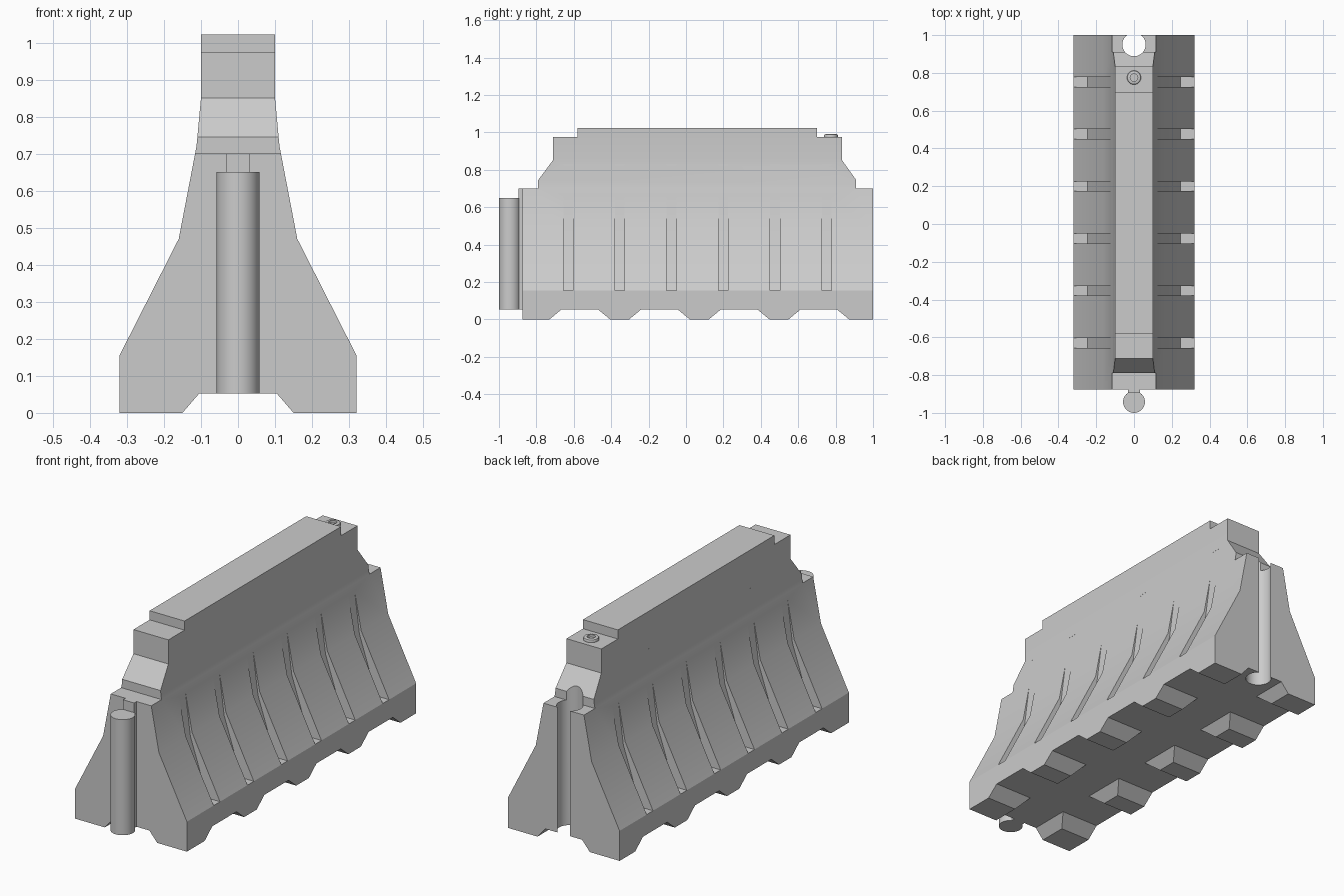
import bpy, bmesh, math
from mathutils import Vector

if "Cube" in bpy.data.objects:
    bpy.data.objects.remove(bpy.data.objects["Cube"])

grey = bpy.data.materials.new("plain_grey")
grey.use_nodes = True
grey.diffuse_color = (0.6, 0.6, 0.6, 1)
grey.node_tree.nodes["Principled BSDF"].inputs["Base Color"].default_value = (0.6, 0.6, 0.6, 1)


def prism(name, points, axis, start, end):
    """Extrude a closed outline along x or y."""
    def place(a, b):
        return (start, a, b) if axis == "x" else (a, start, b)
    bm = bmesh.new()
    face = bm.faces.new([bm.verts.new(place(a, b)) for a, b in points])
    ext = bmesh.ops.extrude_face_region(bm, geom=[face])
    shift = Vector((end - start, 0, 0) if axis == "x" else (0, end - start, 0))
    verts = [g for g in ext["geom"] if isinstance(g, bmesh.types.BMVert)]
    bmesh.ops.translate(bm, verts=verts, vec=shift)
    bmesh.ops.recalc_face_normals(bm, faces=bm.faces)
    mesh = bpy.data.meshes.new(name)
    bm.to_mesh(mesh)
    bm.free()
    obj = bpy.data.objects.new(name, mesh)
    bpy.context.collection.objects.link(obj)
    mesh.materials.append(grey)
    return obj


def cylinder(name, radius, y, low, high):
    bpy.ops.mesh.primitive_cylinder_add(vertices=40, radius=radius, depth=high - low,
                                        location=(0, y, (low + high) / 2))
    obj = bpy.context.object
    obj.name = name
    obj.data.materials.append(grey)
    return obj


def combine(target, tool, operation):
    """Apply a boolean and discard the tool."""
    mod = target.modifiers.new("cut", "BOOLEAN")
    mod.operation, mod.solver, mod.object = operation, "EXACT", tool
    bpy.context.view_layer.objects.active = target
    bpy.ops.object.modifier_apply(modifier=mod.name)
    bpy.data.objects.remove(tool)


def smooth(obj, angle):
    bpy.ops.object.select_all(action="DESELECT")
    obj.select_set(True)
    bpy.context.view_layer.objects.active = obj
    bpy.ops.object.shade_smooth_by_angle(angle=math.radians(angle))


# Flared cross-section with a channel underneath
half = [(0.105, 0.052), (0.15, 0), (0.32, 0), (0.32, 0.155), (0.16, 0.47),
        (0.112, 0.72), (0.1, 0.85), (0.1, 1.1)]
section = half + [(-x, z) for x, z in reversed(half)]
body = prism("barrier_body", section, "y", -0.95, 1.05)

# Stepped side outline with feet along the bottom
outline = [(1, 0), (1, 0.7), (0.91, 0.7), (0.91, 0.745), (0.835, 0.85), (0.835, 0.975),
           (0.7, 0.975), (0.7, 1.022), (-0.58, 1.022), (-0.58, 0.975), (-0.712, 0.975),
           (-0.712, 0.85), (-0.79, 0.745), (-0.79, 0.7), (-0.875, 0.7), (-0.875, 0)]
for k in range(4):
    y = -0.73 + 0.426 * k
    outline += [(y, 0), (y + 0.063, 0.052), (y + 0.261, 0.052), (y + 0.324, 0)]
combine(body, prism("side_outline", outline, "x", -0.5, 0.5), "INTERSECT")

# Tapering grooves down both flanks
groove = [(0.247, 0.155), (0.15, 0.45), (0.1015, 0.83), (0.2, 0.83), (0.4, 0.155)]
for k in range(6):
    y = -0.63 + 0.2765 * k
    for side in (-1, 1):
        points = [(side * x, z) for x, z in groove]
        combine(body, prism("groove_cutter", points, "y", y - 0.026, y + 0.026), "DIFFERENCE")

# Round socket in the back end
combine(body, cylinder("socket_cutter", 0.062, 0.95, -0.1, 0.9), "DIFFERENCE")
smooth(body, 25)

# Connecting pin and its web on the front end
pin = cylinder("connecting_pin", 0.058, -0.942, 0.052, 0.65)
smooth(pin, 30)
web = [(-0.032, 0.052), (0.032, 0.052), (0.032, 0.7), (-0.032, 0.7)]
prism("pin_web", web, "y", -0.895, -0.87)

# Filler ring on the upper step
ring = cylinder("filler_ring", 0.037, 0.775, 0.965, 0.99)
bevel = ring.modifiers.new("bevel", "BEVEL")
bevel.width, bevel.segments = 0.007, 2
bpy.context.view_layer.objects.active = ring
bpy.ops.object.modifier_apply(modifier=bevel.name)
combine(ring, cylinder("ring_cutter", 0.02, 0.775, 0.977, 1.05), "DIFFERENCE")
smooth(ring, 30)
